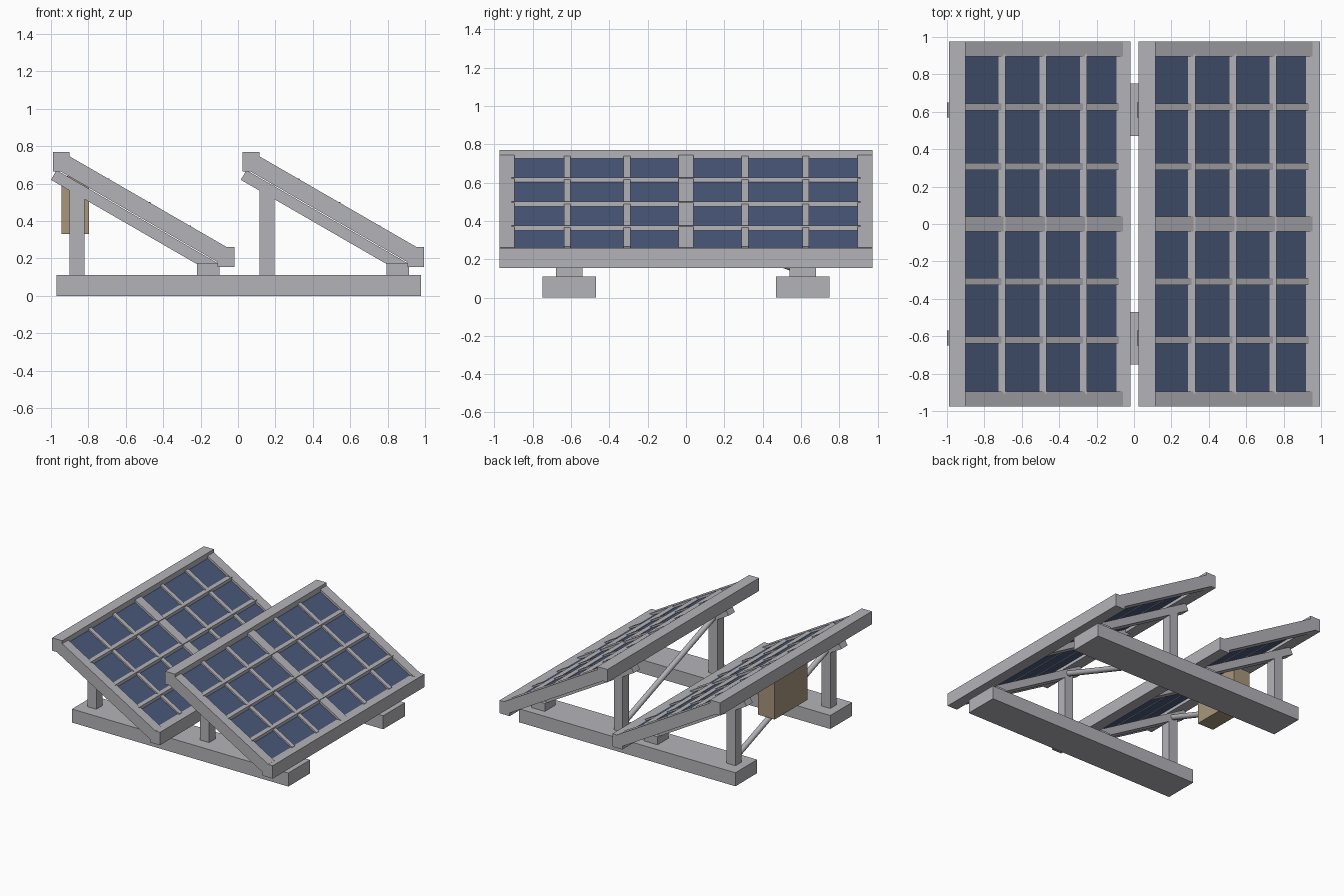
import bpy
from math import radians, cos, sin, tan
from mathutils import Vector

cube = bpy.data.objects.get("Cube")
if cube:
    bpy.data.objects.remove(cube, do_unlink=True)

TILT = radians(30)


def material(name, rgb):
    m = bpy.data.materials.new(name)
    m.use_nodes = True
    m.diffuse_color = (*rgb, 1)
    m.node_tree.nodes["Principled BSDF"].inputs["Base Color"].default_value = (*rgb, 1)
    return m


METAL = material("light_grey_metal", (0.456, 0.456, 0.485))
CELL = material("navy_cells", (0.069, 0.100, 0.200))
TAN = material("tan_cabinet", (0.386, 0.305, 0.202))


def block(name, centre, size, mat=METAL, tilt=0.0):
    bpy.ops.mesh.primitive_cube_add(size=1, location=centre, rotation=(0, tilt, 0))
    ob = bpy.context.object
    ob.name = name
    ob.scale = size
    bpy.ops.object.transform_apply(location=False, rotation=False, scale=True)
    ob.data.materials.append(mat)
    return ob


def box(name, x, y, z, mat=METAL):
    """Upright box from (min, max) ranges."""
    spans = (x, y, z)
    return block(name, [(a + b) / 2 for a, b in spans], [b - a for a, b in spans], mat)


def sloped(name, x0, x1, z0, y, width, thick, mat=METAL):
    """Bar running downhill; its top edge starts at (x0, z0) and ends at x1."""
    length = (x1 - x0) / cos(TILT)
    mid = Vector(((x0 + x1) / 2, y, z0 - (x1 - x0) * tan(TILT) / 2))
    mid -= Vector((sin(TILT), 0, cos(TILT))) * thick / 2
    return block(name, mid, (length, width, thick), mat, TILT)


def rod(name, start, end, radius):
    a, b = Vector(start), Vector(end)
    bpy.ops.mesh.primitive_cylinder_add(vertices=16, radius=radius, depth=(b - a).length,
                                        location=(a + b) / 2)
    ob = bpy.context.object
    ob.name = name
    ob.rotation_euler = (b - a).to_track_quat('Z', 'Y').to_euler()
    ob.data.materials.append(METAL)
    bpy.ops.object.shade_smooth_by_angle()


def cell_z(x):
    """Height of the cell surface, x measured from the array's high edge."""
    return 0.725 - (x - 0.09) * tan(TILT)


def solar_array(tag, ox):
    # High and low frame rails
    box(tag + "_top_rail", (ox, ox + 0.09), (-0.975, 0.975), (0.665, 0.77))
    box(tag + "_bottom_rail", (ox + 0.88, ox + 0.97), (-0.975, 0.975), (0.155, 0.26))

    # Side and centre rails
    for part, y in (("front", -0.935), ("centre", 0.0), ("back", 0.935)):
        sloped(f"{tag}_{part}_rail", ox + 0.07, ox + 0.93, 0.757, y, 0.08, 0.094)

    # Cell sheet
    sloped(tag + "_cell_sheet", ox + 0.07, ox + 0.92, cell_z(0.07), 0, 1.88, 0.03, CELL)

    # Flat-topped cross bars
    bars = (0.265, 0.485, 0.70)
    for i, x in enumerate(bars):
        top = cell_z(x) + 0.004
        box(f"{tag}_cross_bar_{i}", (ox + x, ox + x + 0.038), (-0.91, 0.91), (top - 0.045, top))

    # Short dividers, stepped over each cross bar
    starts = (0.08,) + tuple(x + 0.03 for x in bars)
    ends = tuple(x + 0.02 for x in bars) + (0.91,)
    for i, (a, b) in enumerate(zip(starts, ends)):
        for j, y in enumerate((-0.62, -0.308, 0.308, 0.625)):
            sloped(f"{tag}_divider_{i}_{j}", ox + a, ox + b, cell_z(a) + 0.014, y, 0.036, 0.035)

    # Supports
    for side, y in (("front", -0.61), ("back", 0.61)):
        sloped(f"{tag}_{side}_beam", ox + 0.02, ox + 0.89, 0.672, y, 0.08, 0.06)
        box(f"{tag}_{side}_post", (ox + 0.09, ox + 0.17), (y - 0.04, y + 0.04), (0.10, 0.59))
        box(f"{tag}_{side}_foot", (ox + 0.77, ox + 0.89), (y - 0.07, y + 0.07), (0.10, 0.175))

    # Diagonal brace between the posts
    rod(tag + "_brace", (ox + 0.13, 0.61, 0.14), (ox + 0.13, -0.61, 0.58), 0.022)


solar_array("right_array", -0.99)
solar_array("left_array", 0.025)

# Base skids
for side, y in (("front", -0.61), ("back", 0.61)):
    box(side + "_skid", (-0.97, 0.978), (y - 0.14, y + 0.14), (0, 0.11))

# Cabinet under the high edge
box("cabinet", (-0.945, -0.797), (-0.21, 0.21), (0.33, 0.64), TAN)
